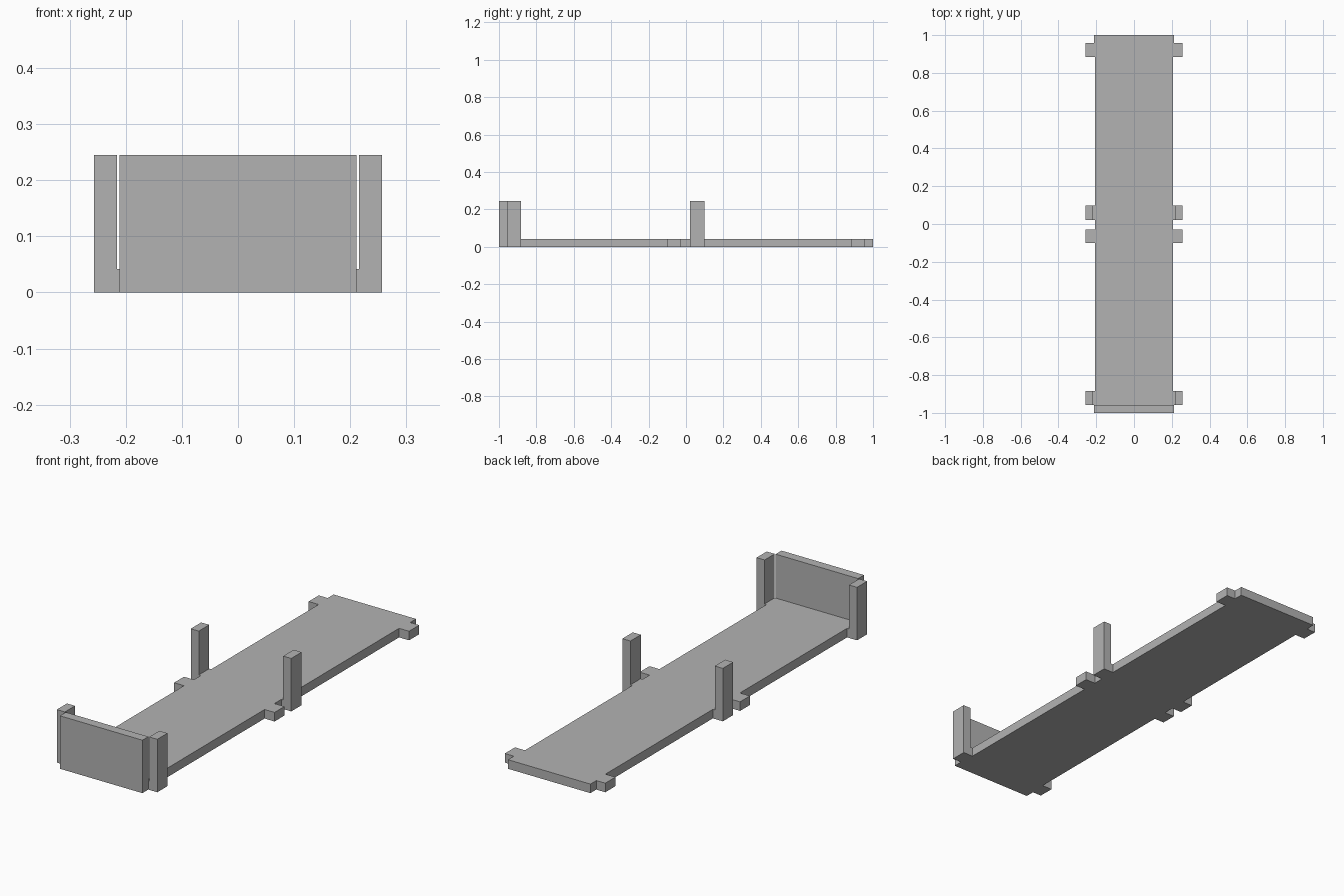
import bpy
import bmesh

cube = bpy.data.objects.get("Cube")
if cube:
    bpy.data.objects.remove(cube, do_unlink=True)

GREY = (0.45, 0.45, 0.45, 1)
grey = bpy.data.materials.new("plain grey")
grey.use_nodes = True
grey.diffuse_color = GREY
grey.node_tree.nodes["Principled BSDF"].inputs["Base Color"].default_value = GREY

BASE = 0.042      # slab thickness
TALL = 0.245      # panel and post height
HALF = 0.211      # half width of the end panel
BODY = 0.206      # half width of the slab
POST_IN, POST_OUT = 0.216, 0.257


def add_object(name, build):
    bm = bmesh.new()
    build(bm)
    bmesh.ops.recalc_face_normals(bm, faces=bm.faces)
    mesh = bpy.data.meshes.new(name)
    bm.to_mesh(mesh)
    bm.free()
    mesh.materials.append(grey)
    obj = bpy.data.objects.new(name, mesh)
    bpy.context.collection.objects.link(obj)
    return obj


def box(name, x, y, z):
    def build(bm):
        for v in bmesh.ops.create_cube(bm, size=1)["verts"]:
            v.co = [sum(r) / 2 + c * (r[1] - r[0]) for r, c in zip((x, y, z), v.co)]
    return add_object(name, build)


# Tabs along each long edge, as front-to-back ranges
post_tabs = {"front": (-0.957, -0.883), "middle": (0.022, 0.098)}
low_tabs = [(-0.1, -0.028), (0.883, 0.957)]
tabs = sorted(list(post_tabs.values()) + low_tabs)

# Slab outline: right edge with its tabs, then the mirrored edge back
edge = [(HALF, -1)]
for start, end in tabs:
    inner_a = HALF if start < -0.9 else BODY
    inner_b = HALF if end > 0.9 else BODY
    edge += [(inner_a, start), (POST_OUT, start), (POST_OUT, end), (inner_b, end)]
edge.append((HALF, 1))
outline = edge + [(-x, y) for x, y in reversed(edge)]


def build_slab(bm):
    face = bm.faces.new([bm.verts.new((x, y, 0)) for x, y in outline])
    top = bmesh.ops.extrude_face_region(bm, geom=[face])["geom"]
    verts = [g for g in top if isinstance(g, bmesh.types.BMVert)]
    bmesh.ops.translate(bm, verts=verts, vec=(0, 0, BASE))


add_object("base_slab", build_slab)

# Upright end panel
box("front_panel", (-HALF, HALF), (-1, -0.957), (BASE, TALL))

# Posts standing on the tabs
for place, span in post_tabs.items():
    box(f"{place}_post_left", (POST_IN, POST_OUT), span, (BASE, TALL))
    box(f"{place}_post_right", (-POST_OUT, -POST_IN), span, (BASE, TALL))
